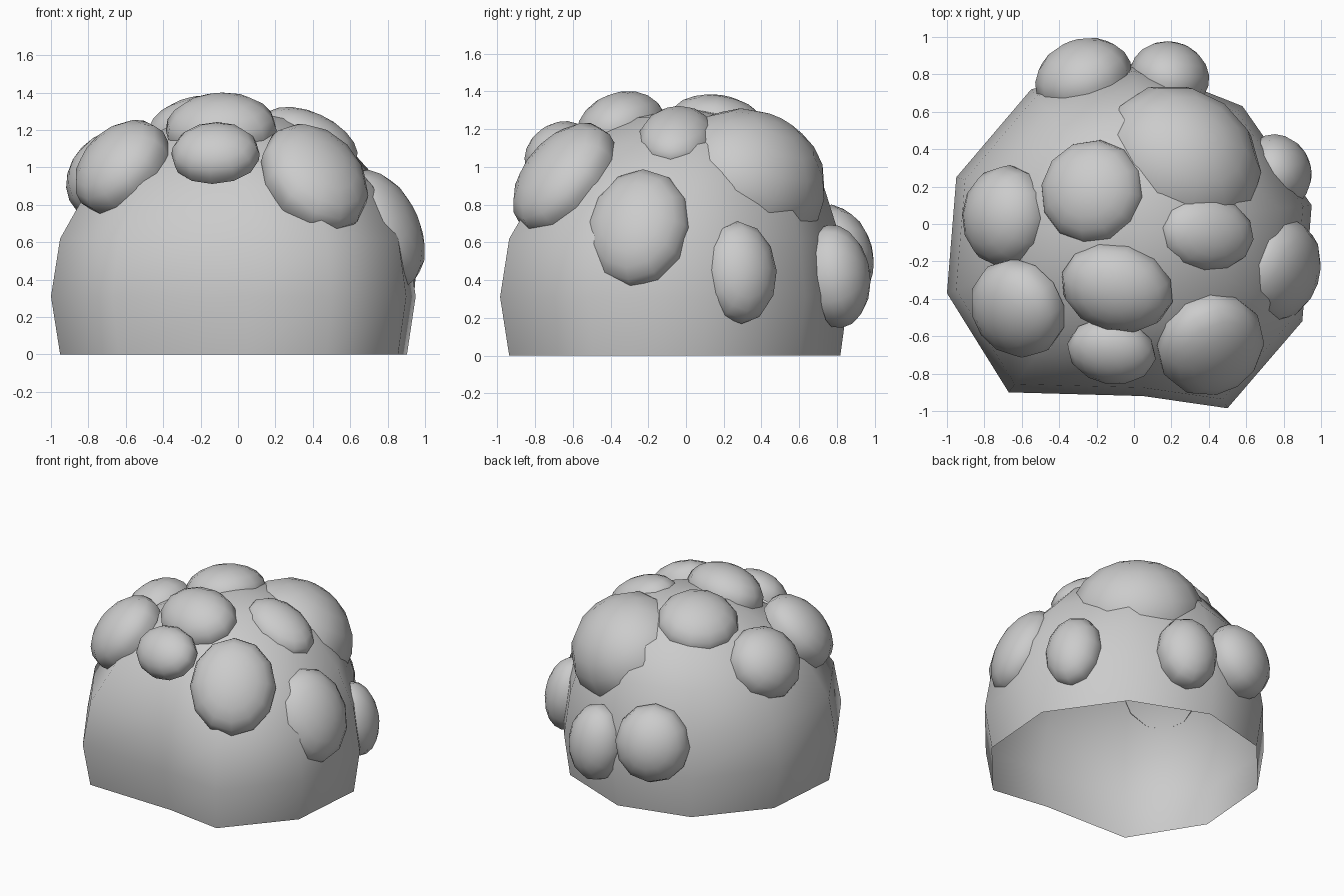
import bpy, bmesh, math
from mathutils import Vector, Matrix

if "Cube" in bpy.data.objects:
    bpy.data.objects.remove(bpy.data.objects["Cube"])

EQUATOR = 0.31  # height of the widest ring


def finish(bm, name):
    bmesh.ops.recalc_face_normals(bm, faces=bm.faces)
    mesh = bpy.data.meshes.new(name)
    bm.to_mesh(mesh)
    bm.free()
    for p in mesh.polygons:
        p.use_smooth = True
    ob = bpy.data.objects.new(name, mesh)
    bpy.context.collection.objects.link(ob)
    return ob


# Dome body: uneven ten-sided plan, rounder towards the top, open underneath
plan = [(-1, -.37), (-.67, -.9), (.05, -.92), (.5, -.985), (.9, -.52),
        (.95, .1), (.58, .63), (0, .86), (-.55, .72), (-.95, .25)]
roundness = [0, 0, 0, .3, .8, 1]
bm = bmesh.new()
rings = []
for i, blend in enumerate(roundness):
    ang = math.radians(18 * (i - 1))
    ring = []
    for x, y in plan:
        v = Vector((x, y))
        v = v.lerp(v.normalized(), blend) * math.cos(ang)
        ring.append(bm.verts.new((v.x, v.y, max(0, EQUATOR + math.sin(ang)))))
    rings.append(ring)
for v in rings[0]:
    v.co.z = 0
n = len(plan)
for lo, hi in zip(rings, rings[1:]):
    for k in range(n):
        bm.faces.new((lo[k], lo[(k + 1) % n], hi[(k + 1) % n], hi[k]))
tip = bm.verts.new((0, 0, 1.31))
for k in range(n):
    bm.faces.new((rings[-1][k], rings[-1][(k + 1) % n], tip))
finish(bm, "dome_body")


# Rounded lump lying on the dome: side, slope and outward radii
def lump(index, centre, side, slope, out):
    c = Vector(centre)
    normal = (c - Vector((0, 0, EQUATOR))).normalized()
    across = Vector((0, 0, 1)).cross(normal).normalized()
    up = normal.cross(across)
    bm = bmesh.new()
    bmesh.ops.create_uvsphere(bm, u_segments=12, v_segments=10, radius=1.02)
    # the part buried in the dome is left off
    bmesh.ops.delete(bm, geom=[v for v in bm.verts if v.co.z < -.4], context='VERTS')
    basis = Matrix((across * side, up * slope, normal * out)).transposed().to_4x4()
    bm.transform(Matrix.Translation(c) @ basis)
    finish(bm, f"lump_{index:02d}")


lumps = [
    ((-.68, .04, .96), .27, .26, .21),
    ((-.22, .17, 1.19), .28, .28, .18),
    ((-.09, -.34, 1.20), .30, .24, .19),
    ((-.62, -.45, 1.00), .27, .29, .19),
    ((-.12, -.68, 1.07), .235, .19, .15),
    ((.41, -.645, .94), .29, .34, .19),
    ((.385, -.05, 1.15), .20, .27, .14),
    ((.24, .32, .92), .45, .41, .37),
    ((.77, .28, .44), .20, .27, .17),
    ((.77, -.25, .67), .28, .33, .19),
    ((-.27, .78, .53), .26, .27, .20),
    ((.19, .79, .42), .21, .27, .18),
]
for i, (centre, side, slope, out) in enumerate(lumps, 1):
    lump(i, centre, side, slope, out)
